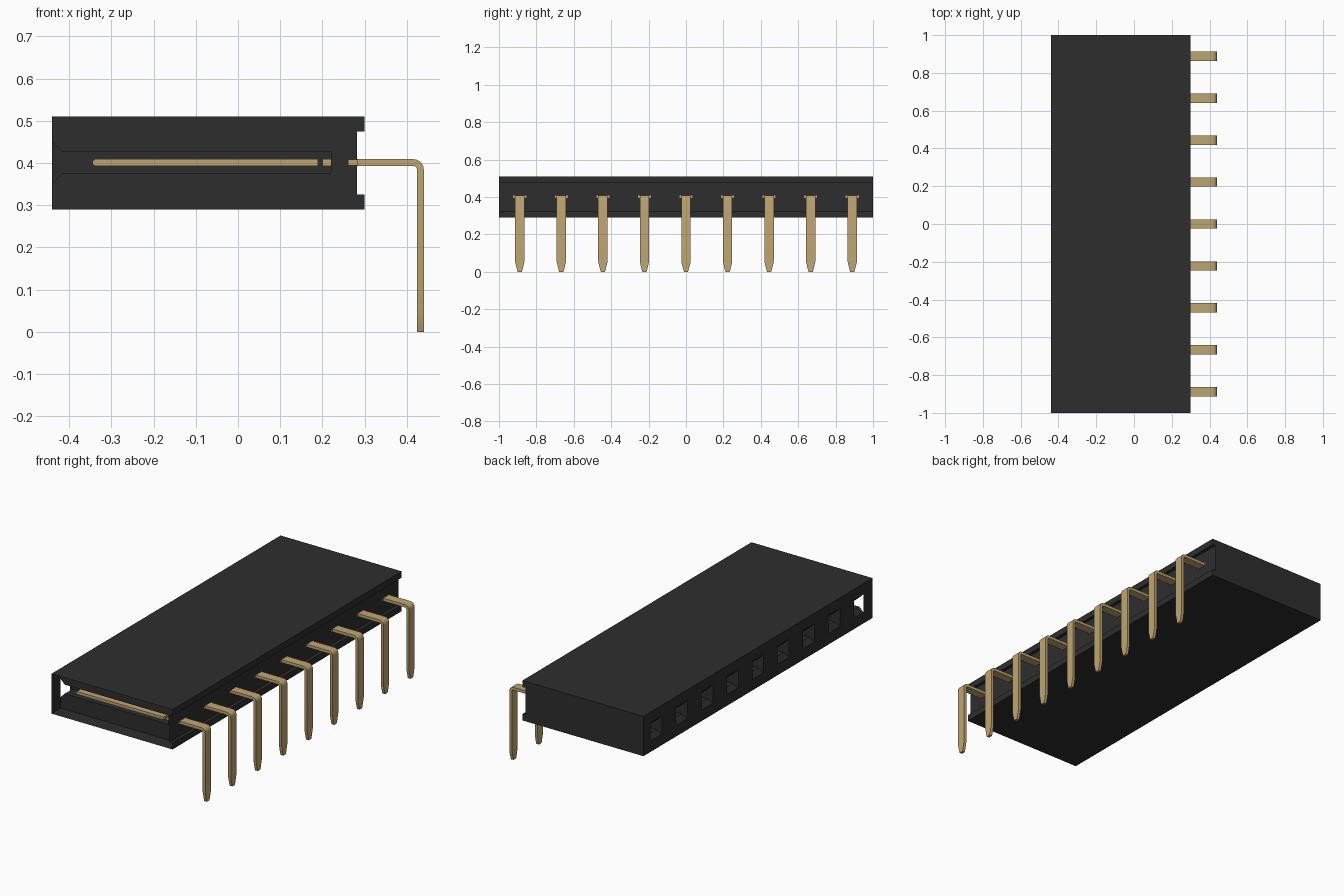
import bpy, bmesh, math

cube = bpy.data.objects.get("Cube")
if cube:
    bpy.data.objects.remove(cube, do_unlink=True)

COUNT = 9
PITCH = 2 / COUNT
ROWS = [(i - (COUNT - 1) / 2) * PITCH for i in range(COUNT)]
ZC = 0.401          # height of the contact plane
INNER_Y = -0.92     # recessed end wall


def material(name, rgb, rough):
    m = bpy.data.materials.new(name)
    m.use_nodes = True
    m.diffuse_color = (*rgb, 1)
    b = m.node_tree.nodes["Principled BSDF"]
    b.inputs["Base Color"].default_value = (*rgb, 1)
    b.inputs["Roughness"].default_value = rough
    return m


black = material("black_plastic", (0.027, 0.027, 0.027), 0.6)
gold = material("gold_metal", (0.52, 0.38, 0.165), 0.5)


def finish(bm, name, mat):
    bmesh.ops.recalc_face_normals(bm, faces=bm.faces)
    me = bpy.data.meshes.new(name)
    bm.to_mesh(me)
    bm.free()
    me.materials.append(mat)
    ob = bpy.data.objects.new(name, me)
    bpy.context.collection.objects.link(ob)
    return ob


def loft(bm, rings, caps=True):
    """Join rings of points with quads, optionally closing both ends."""
    rows = [[bm.verts.new(p) for p in r] for r in rings]
    n = len(rows[0])
    for a, b in zip(rows, rows[1:]):
        for i in range(n):
            j = (i + 1) % n
            bm.faces.new((a[i], a[j], b[j], b[i]))
    if caps:
        bm.faces.new(rows[0])
        bm.faces.new(rows[-1])


def rect(x, y, hy, hz):
    return [(x, y - hy, ZC - hz), (x, y + hy, ZC - hz),
            (x, y + hy, ZC + hz), (x, y - hy, ZC + hz)]


# Housing: block with a shallow groove along the pin side
outline = [(-0.44, 0.29), (0.30, 0.29), (0.30, 0.325), (0.282, 0.325),
           (0.282, 0.475), (0.30, 0.475), (0.30, 0.51), (-0.44, 0.51)]


def section(y):
    return [(x, y, z) for x, z in outline]


bm = bmesh.new()
loft(bm, [section(INNER_Y), section(1.0)])
housing = finish(bm, "housing", black)

# Thin skirt that surrounds the recessed end wall
bm = bmesh.new()
loft(bm, [section(-1.0), section(INNER_Y)], caps=False)
finish(bm, "end_skirt", black)

# Sockets: tapered mouth leading to a straight slot
bm = bmesh.new()
for y in ROWS:
    loft(bm, [rect(-0.45, y, 0.056, 0.06), rect(-0.415, y, 0.035, 0.025),
              rect(0.22, y, 0.035, 0.025)])
cutter = finish(bm, "socket_cutter", black)
cutter.hide_render = True
mod = housing.modifiers.new("sockets", "BOOLEAN")
mod.operation = "DIFFERENCE"
mod.solver = "EXACT"
mod.object = cutter
bpy.context.view_layer.objects.active = housing
bpy.ops.object.modifier_apply(modifier=mod.name)
bpy.data.objects.remove(cutter, do_unlink=True)

# Pin path: (outer x, outer z, inner x, inner z, half width)
TOP, OUT, T, R, W = 0.409, 0.44, 0.016, 0.025, 0.025
path = [(0.2, TOP, 0.2, TOP - T, W)]
for k in range(7):
    a = math.radians(90 - 15 * k)
    c, s = math.cos(a), math.sin(a)
    path.append((OUT - R + R * c, TOP - R + R * s,
                 OUT - R + (R - T) * c, TOP - R + (R - T) * s, W))
path += [(OUT, 0.055, OUT - T, 0.055, W),
         (OUT, 0.012, OUT - T, 0.012, 0.015),
         (OUT, 0.0, OUT - T, 0.0, 0.011)]

for n, y in enumerate(ROWS, 1):
    # Bent pin with a tapered tip
    bm = bmesh.new()
    loft(bm, [[(xo, y - w, zo), (xo, y + w, zo), (xi, y + w, zi), (xi, y - w, zi)]
              for xo, zo, xi, zi, w in path])
    pin = finish(bm, f"pin_{n}", gold)
    bpy.ops.object.select_all(action="DESELECT")
    pin.select_set(True)
    bpy.context.view_layer.objects.active = pin
    bpy.ops.object.shade_smooth_by_angle(angle=math.radians(25))

    # Flat contact inside the socket, with a rounded nose
    bm = bmesh.new()
    loft(bm, [rect(-0.345, y, 0.032, 0.004), rect(-0.338, y, 0.032, 0.008),
              rect(0.19, y, 0.032, 0.008)])
    finish(bm, f"contact_{n}", gold)

    # Retaining shoulder showing at the groove
    bm = bmesh.new()
    loft(bm, [rect(0.26, y, 0.035, 0.007), rect(0.284, y, 0.035, 0.007)])
    finish(bm, f"shoulder_{n}", gold)
